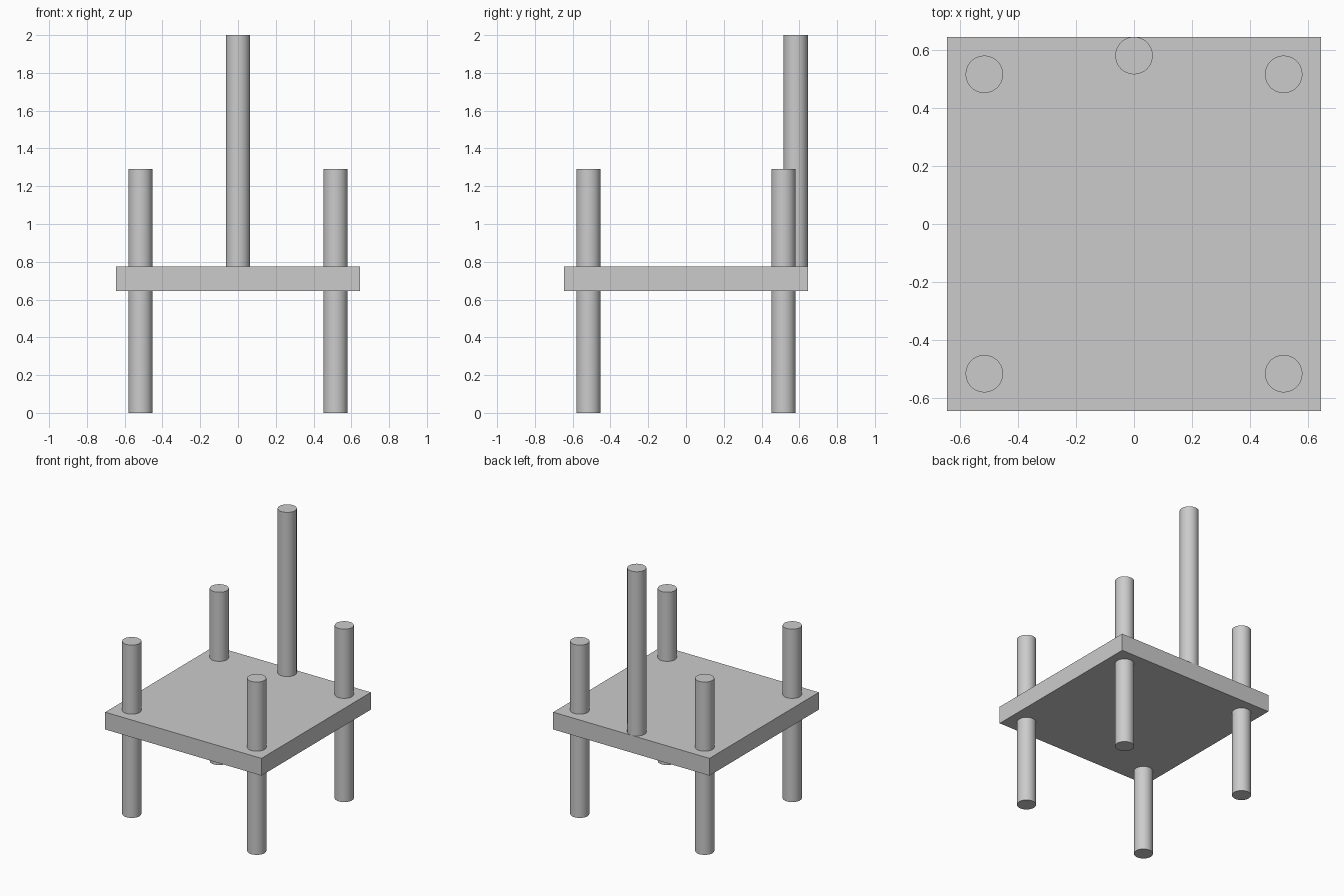
import bpy

if "Cube" in bpy.data.objects:
    bpy.data.objects.remove(bpy.data.objects["Cube"])

U = 2 / 31  # common module: the post radius

grey = bpy.data.materials.new("plain grey")
grey.diffuse_color = (0.6, 0.6, 0.6, 1)
grey.use_nodes = True
grey.node_tree.nodes["Principled BSDF"].inputs["Base Color"].default_value = grey.diffuse_color


def post(name, x, y, bottom, top):
    """Smooth round post standing between two heights."""
    bpy.ops.mesh.primitive_cylinder_add(
        vertices=64, radius=U, depth=top - bottom,
        location=(x, y, (bottom + top) / 2))
    obj = bpy.context.object
    obj.name = name
    obj.data.materials.append(grey)
    bpy.ops.object.shade_smooth_by_angle()


# Square seat slab
bpy.ops.mesh.primitive_cube_add(size=1, location=(0, 0, 11 * U))
seat = bpy.context.object
seat.name = "seat"
seat.scale = (20 * U, 20 * U, 2 * U)
bpy.ops.object.transform_apply(location=False, rotation=False, scale=True)
seat.data.materials.append(grey)

# Four corner legs running through the seat
for row, sy in (("front", -1), ("back", 1)):
    for side, sx in (("left", -1), ("right", 1)):
        post(f"{row}_{side}_leg", sx * 8 * U, sy * 8 * U, 0, 20 * U)

# Tall back post, set into the seat and flush with its rear edge
post("back_post", 0, 9 * U, 11 * U, 31 * U)
